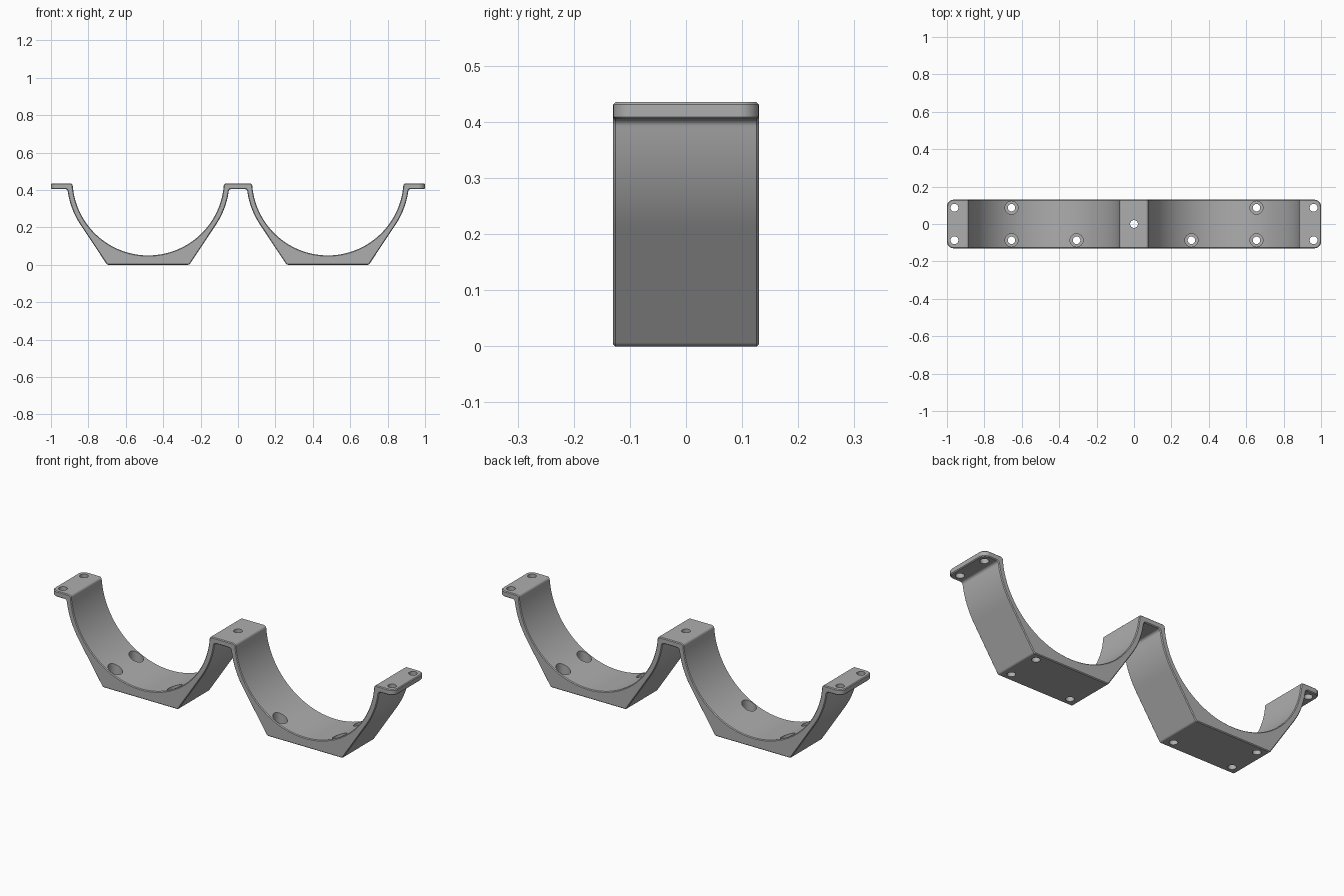
import bpy, bmesh
from math import sin, cos, asin, acos, atan2, hypot, pi, tan
from mathutils import Vector

if "Cube" in bpy.data.objects:
    bpy.data.objects.remove(bpy.data.objects["Cube"])

# Main dimensions
HALF_DEPTH = 0.13
TOP, UNDER = 0.435, 0.405          # flange top and underside
CX, CZ = 0.48, 0.455               # cradle axis
R_IN, R_OUT = 0.405, 0.435
FOOT = 0.22                        # half width of the flat foot


def arc(cx, r, start, end, steps):
    return [Vector((cx + r * cos(start + (end - start) * i / steps),
                    CZ + r * sin(start + (end - start) * i / steps)))
            for i in range(steps + 1)]


def fillet(points, radius, steps=5):
    """Round every distinct corner except the outer flange ends."""
    out = []
    for i, p in enumerate(points):
        a = (points[i - 1] - p).normalized()
        b = (points[(i + 1) % len(points)] - p).normalized()
        inside = a.angle(b)
        if pi - inside < 0.4 or abs(p.x) > 0.99:
            out.append(p)
            continue
        centre = p + (a + b).normalized() * radius / sin(inside / 2)
        reach = radius / tan(inside / 2)
        s, e = p + a * reach - centre, p + b * reach - centre
        sweep = s.angle(e)
        for k in range(steps + 1):
            t = k / steps
            out.append(centre + (s * sin((1 - t) * sweep) + e * sin(t * sweep)) / sin(sweep))
    return out


def make_object(name, bm):
    bmesh.ops.recalc_face_normals(bm, faces=bm.faces)
    mesh = bpy.data.meshes.new(name)
    bm.to_mesh(mesh)
    bm.free()
    obj = bpy.data.objects.new(name, mesh)
    bpy.context.collection.objects.link(obj)
    return obj


# Double cradle profile: upper edge left to right, lower edge right to left
rim = asin((CZ - TOP) / R_IN)
shoulder = -asin((CZ - UNDER) / R_OUT)
tangent = atan2(-CZ, FOOT) + acos(R_OUT / hypot(FOOT, CZ))
profile = [Vector((-1, TOP))]
for cx in (-CX, CX):
    profile += arc(cx, R_IN, pi + rim, 2 * pi - rim, 48)
profile += [Vector((1, TOP)), Vector((1, UNDER))]
for cx in (CX, -CX):
    profile += arc(cx, R_OUT, shoulder, tangent, 10)
    profile += [Vector((cx + FOOT, 0)), Vector((cx - FOOT, 0))]
    profile += arc(cx, R_OUT, -pi - tangent, -pi - shoulder, 10)
profile.append(Vector((-1, UNDER)))
profile = fillet(profile, 0.014)

# Extruded bracket body with rounded flange ends
bm = bmesh.new()
face = bm.faces.new([bm.verts.new((p.x, -HALF_DEPTH, p.y)) for p in profile])
ext = bmesh.ops.extrude_face_region(bm, geom=[face])
moved = [g for g in ext["geom"] if isinstance(g, bmesh.types.BMVert)]
bmesh.ops.translate(bm, verts=moved, vec=(0, 2 * HALF_DEPTH, 0))
corners = [e for e in bm.edges
           if all(abs(v.co.x) > 0.999 for v in e.verts)
           and abs(e.verts[0].co.z - e.verts[1].co.z) > 0.01]
bmesh.ops.bevel(bm, geom=corners, offset=0.035, segments=6, profile=0.5, affect='EDGES')
bracket = make_object("double_cradle_bracket", bm)

# Screw holes: each cutter is a turned stack of rings
bm = bmesh.new()


def turned_cutter(x, y, rings, sides=32):
    loops = [[bm.verts.new((x + r * cos(2 * pi * k / sides),
                            y + r * sin(2 * pi * k / sides), z))
              for k in range(sides)] for r, z in rings]
    bm.faces.new(loops[0])
    bm.faces.new(loops[-1])
    for low, high in zip(loops, loops[1:]):
        for k in range(sides):
            n = (k + 1) % sides
            bm.faces.new((low[k], low[n], high[n], high[k]))


flange_hole = [(0.021, 0.3), (0.021, 0.5)]
counterbore = [(0.02, -0.1), (0.02, 0.04), (0.035, 0.04), (0.035, 0.3)]
turned_cutter(0, 0, flange_hole)
for side in (-1, 1):
    for y in (-0.087, 0.087):
        turned_cutter(side * 0.96, y, flange_hole)
        turned_cutter(side * 0.655, y, counterbore)
    turned_cutter(side * 0.307, -0.087, counterbore)
cutter = make_object("hole_cutter", bm)
cutter.hide_render = True

# Soft edges, then holes
bevel = bracket.modifiers.new("edge_chamfer", 'BEVEL')
bevel.width = 0.004
bevel.segments = 1
bevel.limit_method = 'ANGLE'
bevel.angle_limit = 0.6
bevel.use_clamp_overlap = False
cut = bracket.modifiers.new("holes", 'BOOLEAN')
cut.operation = 'DIFFERENCE'
cut.solver = 'EXACT'
cut.object = cutter

bpy.ops.object.select_all(action='DESELECT')
bracket.select_set(True)
bpy.context.view_layer.objects.active = bracket
for name in ("edge_chamfer", "holes"):
    bpy.ops.object.modifier_apply(modifier=name)
bpy.data.objects.remove(cutter)

# Single grey material
grey = bpy.data.materials.new("plain_grey")
grey.use_nodes = True
colour = (0.42, 0.42, 0.42, 1)
grey.diffuse_color = colour
grey.node_tree.nodes["Principled BSDF"].inputs["Base Color"].default_value = colour
bracket.data.materials.clear()
bracket.data.materials.append(grey)

bpy.ops.object.shade_smooth_by_angle(angle=0.45)
weighted = bracket.modifiers.new("even_shading", 'WEIGHTED_NORMAL')
weighted.keep_sharp = True
